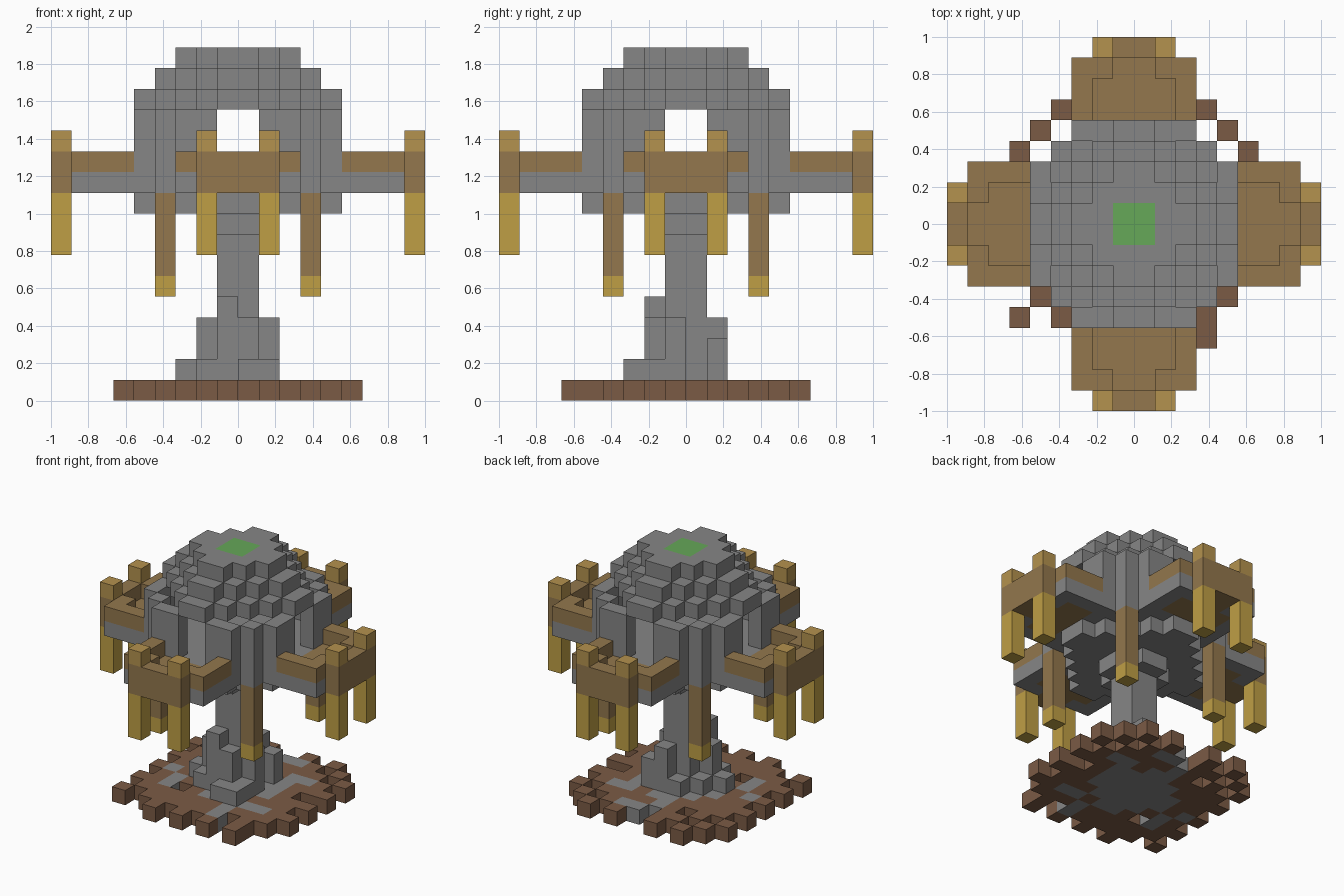
import bpy, bmesh, random
from mathutils import Vector

cube = bpy.data.objects.get("Cube")
if cube:
    bpy.data.objects.remove(cube, do_unlink=True)

U = 1 / 9  # edge of one block
random.seed(4)


def srgb(h):
    out = []
    for i in (0, 2, 4):
        c = int(h[i:i + 2], 16) / 255
        out.append(c / 12.92 if c < 0.04045 else ((c + 0.055) / 1.055) ** 2.4)
    return (*out, 1)


PALETTE = {"stone": "868686", "wood": "93774d", "straw": "bf9f45",
           "light_wood": "b4924e", "soil": "7b5b45", "moss": "66a858"}
MATS = {}
for name, code in PALETTE.items():
    m = bpy.data.materials.new(name)
    m.use_nodes = True
    m.diffuse_color = srgb(code)
    m.node_tree.nodes["Principled BSDF"].inputs["Base Color"].default_value = srgb(code)
    MATS[name] = m

world = {}   # block position -> (part, colour)


def put(part, color, x, y, z):
    world[(x, y, z)] = (part, color)


def box(part, color, xs, ys, zs, turn=0):
    """Fill a range of blocks, turned by quarter turns about the z axis."""
    for x in range(*xs):
        for y in range(*ys):
            for z in range(*zs):
                a, b = x, y
                for _ in range(turn):
                    a, b = -b - 1, a
                put(part, color, a, b, z)


def rank(i):
    return i + 1 if i >= 0 else -i


def layer(part, color, z, inside):
    for x in range(-6, 6):
        for y in range(-6, 6):
            if inside(rank(x), rank(y)):
                put(part, color, x, y, z)


def disc(a, b):
    return max(a, b) <= 5 and a + b <= 8


def ring(a, b):
    return disc(a, b) and (max(a, b) == 5 or a + b == 8)


def diamond(r):
    return lambda a, b: a + b <= r + 1


# Ground: ragged disc of soil with stone patches
for x in range(-6, 6):
    for y in range(-6, 6):
        a, b = rank(x), rank(y)
        if max(a, b) == 6:
            along = x if b == 6 else y
            odd = 0 if (y == 5 and x < 0) else 1
            solid = a + b <= 10 and along % 2 == odd
        elif a + b == 9:
            solid = y < 0
        elif a + b == 10:
            solid = y > 0
        else:
            solid = a + b <= 5 or random.random() > 0.1
        if (x, y) == (-6, -5):
            solid = True
        r = (a * a + b * b) ** 0.5
        stone = r < 3.2 or (r < 5.5 and random.random() < 0.3)
        if solid:
            put("ground", "stone" if stone else "soil", x, y, 0)

# Trunk, its capital and the uneven roots
box("trunk", "stone", (-1, 1), (-1, 1), (1, 10))
layer("trunk", "stone", 8, diamond(2))
ROOTS = {(-1, -2): 5, (0, -2): 4, (-2, -1): 4, (1, -1): 4, (0, 1): 4, (-1, 1): 2,
         (1, 1): 3, (-2, 0): 2, (-3, -1): 2, (-2, -2): 2, (0, -3): 2, (1, -3): 2, (1, -2): 2}
for (x, y), top in ROOTS.items():
    box("roots", "stone", (x, x + 1), (y, y + 1), (1, top))

# Room: stepped underside, floor and round wall
layer("room_floor", "stone", 9, diamond(5))
layer("room_floor", "stone", 10, disc)
for z in range(11, 14):
    layer("room_wall", "stone", z, ring)

# Stepped roof with a moss patch on top
for z, r in ((14, 5), (15, 4), (16, 3)):
    layer("roof", "stone", z, diamond(r))
box("roof_patch", "moss", (-1, 1), (-1, 1), (16, 17))

for t in range(4):
    # Doorway through the wall
    for x in (-1, 0):
        for z in range(11, 14):
            a, b = x, -5
            for _ in range(t):
                a, b = -b - 1, a
            world.pop((a, b, z), None)
    # Balcony: stone rim, wooden floor and railing
    box("balcony", "stone", (-3, 3), (-8, -5), (10, 11), t)
    box("balcony", "wood", (-2, 2), (-7, -5), (10, 11), t)
    box("balcony", "wood", (-1, 1), (-8, -7), (10, 11), t)
    for s in (-3, 2):
        box("railing", "wood", (s, s + 1), (-8, -5), (11, 12), t)
    for s in (-2, 1):
        box("railing", "wood", (s, s + 1), (-8, -7), (11, 12), t)
    box("railing", "wood", (-2, 2), (-9, -8), (10, 12), t)
    # Balcony posts
    for s in (-2, 1):
        box("balcony_posts", "straw", (s, s + 1), (-9, -8), (7, 10), t)
        box("balcony_posts", "light_wood", (s, s + 1), (-9, -8), (12, 13), t)
    # Hanging corner posts
    box("corner_posts", "wood", (3, 4), (-4, -3), (6, 10), t)
    box("corner_posts", "straw", (3, 4), (-4, -3), (5, 6), t)

# Turn the blocks into one mesh per part, keeping only exposed faces
DIRS = [Vector(d) for d in ((1, 0, 0), (-1, 0, 0), (0, 1, 0), (0, -1, 0), (0, 0, 1), (0, 0, -1))]
names = list(MATS)
for part in sorted({p for p, _ in world.values()}):
    bm = bmesh.new()
    for pos, (owner, color) in world.items():
        if owner != part:
            continue
        center = Vector(pos) + Vector((0.5, 0.5, 0.5))
        for d in DIRS:
            if tuple(int(c) for c in Vector(pos) + d) in world:
                continue
            u = Vector((d.y, d.z, d.x))
            v = d.cross(u)
            mid = center + d / 2
            corners = (mid - u / 2 - v / 2, mid + u / 2 - v / 2,
                       mid + u / 2 + v / 2, mid - u / 2 + v / 2)
            face = bm.faces.new([bm.verts.new(c * U) for c in corners])
            face.material_index = names.index(color)
    bmesh.ops.remove_doubles(bm, verts=bm.verts, dist=0.001)
    # Join flat neighbouring faces of the same colour
    bmesh.ops.dissolve_limit(bm, angle_limit=0.01, verts=bm.verts, edges=bm.edges,
                             delimit={'MATERIAL'})
    mesh = bpy.data.meshes.new(part)
    bm.to_mesh(mesh)
    bm.free()
    for m in MATS.values():
        mesh.materials.append(m)
    bpy.context.collection.objects.link(bpy.data.objects.new(part, mesh))
